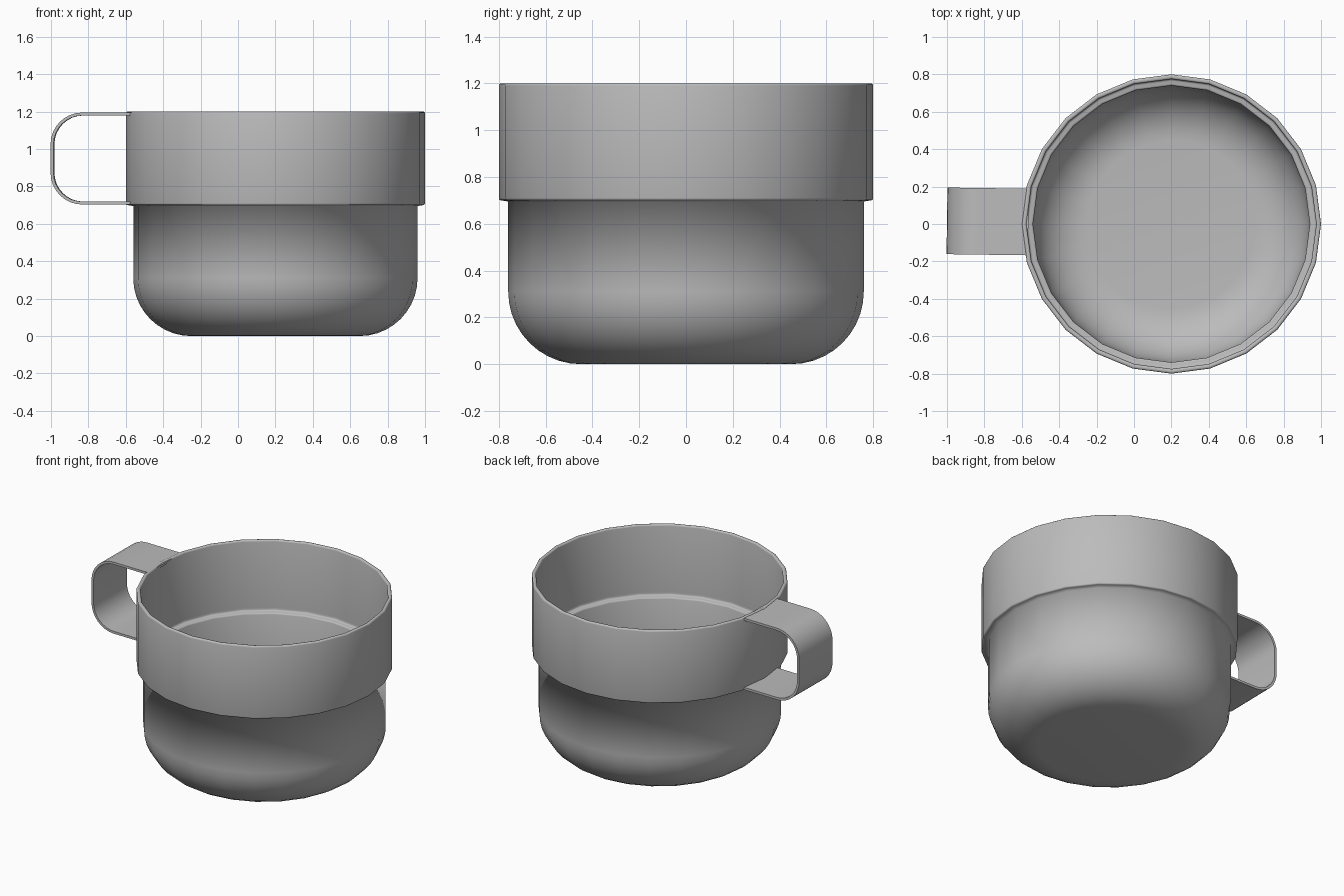
import bpy, bmesh, math
from mathutils import Matrix, Vector

if "Cube" in bpy.data.objects:
    bpy.data.objects.remove(bpy.data.objects["Cube"], do_unlink=True)

SIDES = 24
CENTRE = Vector((0.2, 0, 0))

metal = bpy.data.materials.new("grey metal")
metal.use_nodes = True
grey = (0.5, 0.5, 0.5, 1)
metal.diffuse_color = grey
metal.node_tree.nodes["Principled BSDF"].inputs["Base Color"].default_value = grey


def arc(cx, cz, r, start, end, steps):
    """Points on an arc, angles in degrees."""
    angles = [math.radians(start + (end - start) * i / steps) for i in range(steps + 1)]
    return [(cx + r * math.cos(a), cz + r * math.sin(a)) for a in angles]


def finish(name, bm):
    bmesh.ops.recalc_face_normals(bm, faces=bm.faces)
    mesh = bpy.data.meshes.new(name)
    bm.to_mesh(mesh)
    bm.free()
    mesh.materials.append(metal)
    obj = bpy.data.objects.new(name, mesh)
    bpy.context.collection.objects.link(obj)
    obj.location = CENTRE
    return obj


def lathe(name, profile):
    """Spin a profile that starts and ends on the axis."""
    bm = bmesh.new()
    rings = []
    for r, z in profile:
        rings.append([bm.verts.new((r * math.cos(a), r * math.sin(a), z))
                      for a in (2 * math.pi * i / SIDES for i in range(SIDES))])
    for low, high in zip(rings, rings[1:]):
        for i in range(SIDES):
            j = (i + 1) % SIDES
            bm.faces.new((low[i], low[j], high[j], high[i]))
    # flat discs close the base and the inner floor
    bm.faces.new(rings[0])
    bm.faces.new(rings[-1])
    for f in bm.faces:
        f.smooth = True
    # straight walls are faceted, the rounded base stays smooth
    for e in bm.edges:
        a, b = (v.co for v in e.verts)
        if abs(a.z - b.z) > 0.2 and (a - b).xy.length < 0.01:
            e.smooth = False
    return finish(name, bm)


# Cup: rounded base, lower wall, stepped wider band, rim, and the inside back down
profile = arc(0.45, 0.31, 0.31, -90, 0, 10)
profile += [(0.76, 0.695)]
profile += arc(0.79, 0.71, 0.01, -90, 0, 3)
profile += arc(0.79, 1.19, 0.01, 0, 90, 3)
profile += arc(0.785, 1.19, 0.01, 90, 180, 3)
profile += [(0.775, 0.735)]
profile += arc(0.765, 0.725, 0.01, 0, -90, 2)
profile += arc(0.75, 0.705, 0.01, 90, 180, 2)
profile += arc(0.45, 0.31, 0.29, 0, -90, 10)
lathe("cup", profile)

# Handle: a thin rounded strap
outer = [(-0.765, 1.195)] + arc(-1.03, 1.025, 0.17, 90, 180, 8) \
    + arc(-1.03, 0.873, 0.17, 180, 270, 8) + [(-0.765, 0.703)]
inner = [(-0.765, 1.179)] + arc(-1.03, 1.025, 0.154, 90, 180, 8) \
    + arc(-1.03, 0.873, 0.154, 180, 270, 8) + [(-0.765, 0.719)]
bm = bmesh.new()
rows = [[bm.verts.new((x, y, z)) for x, z in line]
        for line, y in ((outer, -0.178), (outer, 0.178), (inner, 0.178), (inner, -0.178))]
for a, b in zip(rows, rows[1:] + rows[:1]):
    for i in range(len(outer) - 1):
        bm.faces.new((a[i], a[i + 1], b[i + 1], b[i]))
for end in (0, -1):
    bm.faces.new([row[end] for row in rows])
bmesh.ops.rotate(bm, verts=bm.verts, cent=(0, 0, 0),
                 matrix=Matrix.Rotation(math.radians(-0.8), 3, 'Z'))
handle = finish("handle", bm)
bpy.ops.object.select_all(action='DESELECT')
handle.select_set(True)
bpy.context.view_layer.objects.active = handle
bpy.ops.object.shade_smooth_by_angle(angle=math.radians(35))
